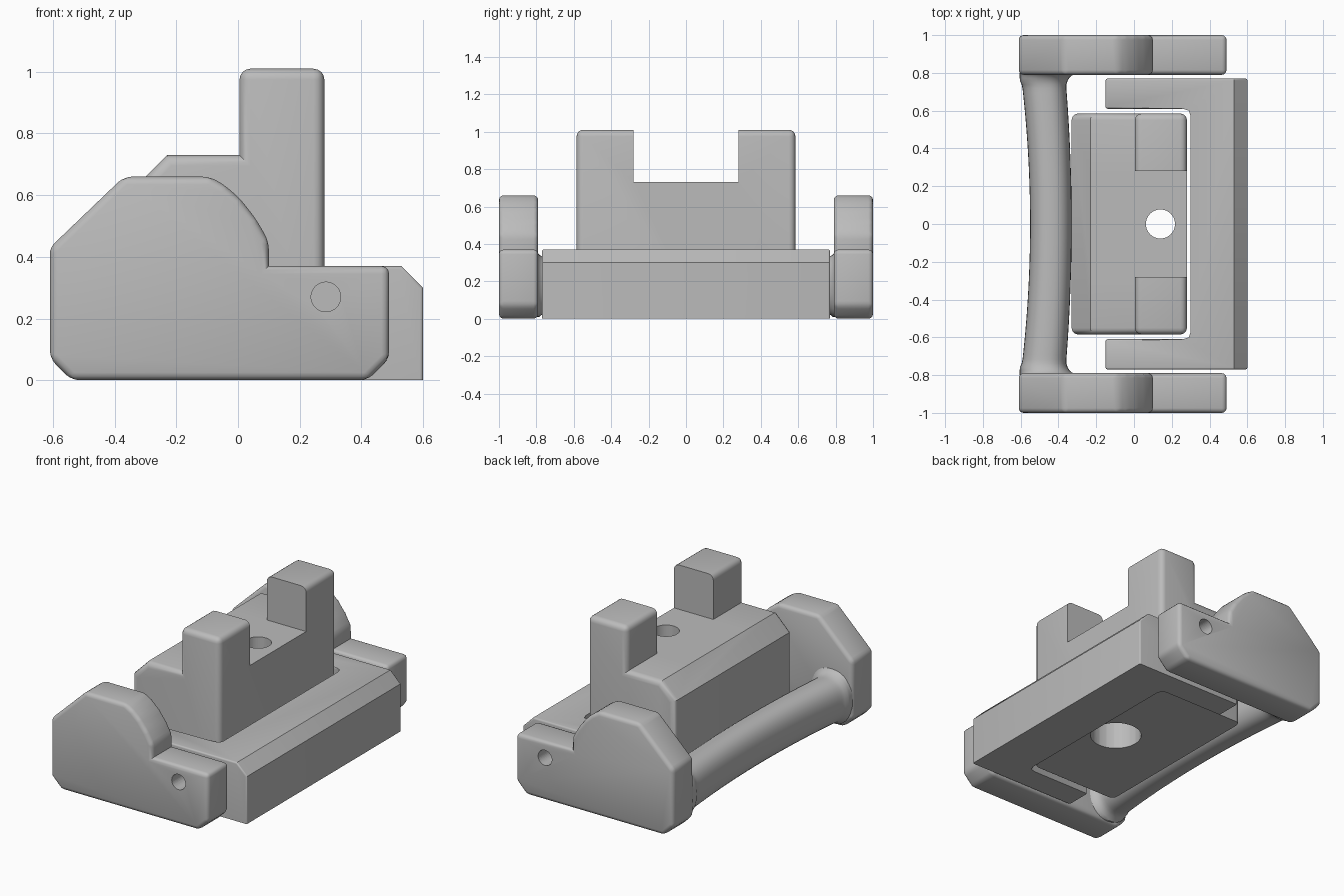
import bpy, bmesh, math
from mathutils import Vector

if "Cube" in bpy.data.objects:
    bpy.data.objects.remove(bpy.data.objects["Cube"], do_unlink=True)

grey = bpy.data.materials.new("plain grey")
grey.use_nodes = True
grey.diffuse_color = (0.5, 0.5, 0.5, 1)
grey.node_tree.nodes["Principled BSDF"].inputs["Base Color"].default_value = (0.5, 0.5, 0.5, 1)


def finish(bm, name, smooth=True):
    bmesh.ops.recalc_face_normals(bm, faces=bm.faces)
    mesh = bpy.data.meshes.new(name)
    bm.to_mesh(mesh)
    bm.free()
    mesh.materials.append(grey)
    obj = bpy.data.objects.new(name, mesh)
    bpy.context.collection.objects.link(obj)
    if smooth:
        shade(obj)
    return obj


def activate(obj):
    bpy.ops.object.select_all(action='DESELECT')
    obj.select_set(True)
    bpy.context.view_layer.objects.active = obj


def shade(obj):
    activate(obj)
    bpy.ops.object.shade_smooth_by_angle(angle=math.radians(35))


def prism(points, offset, depth):
    """Extrude a closed 3D outline along a vector."""
    bm = bmesh.new()
    face = bm.faces.new([bm.verts.new(Vector(p) + Vector(offset)) for p in points])
    out = bmesh.ops.extrude_face_region(bm, geom=[face])
    moved = [v for v in out["geom"] if isinstance(v, bmesh.types.BMVert)]
    bmesh.ops.translate(bm, verts=moved, vec=depth)
    bmesh.ops.recalc_face_normals(bm, faces=bm.faces)
    return bm


def round_edges(bm, rule, radius, segments=4):
    edges = [e for e in bm.edges if rule(e)]
    bmesh.ops.bevel(bm, geom=edges, offset=radius, segments=segments,
                    profile=0.5, affect='EDGES', clamp_overlap=True)


def cut(obj, cutter):
    mod = obj.modifiers.new("cut", 'BOOLEAN')
    mod.operation = 'DIFFERENCE'
    mod.solver = 'EXACT'
    mod.object = cutter
    activate(obj)
    bpy.ops.object.modifier_apply(modifier=mod.name)
    bpy.data.objects.remove(cutter, do_unlink=True)
    shade(obj)


def cylinder(radius, depth, centre, axis):
    bm = bmesh.new()
    bmesh.ops.create_cone(bm, cap_ends=True, segments=40, radius1=radius,
                          radius2=radius, depth=depth)
    turn = Vector((0, 0, 1)).rotation_difference(Vector(axis)).to_matrix()
    bmesh.ops.rotate(bm, verts=bm.verts, matrix=turn)
    bmesh.ops.translate(bm, verts=bm.verts, vec=centre)
    return finish(bm, "cutter", False)


def low(e, z):
    return all(v.co.z < z for v in e.verts)


# End plates with a rounded rim and a blind pin hole
PLATE = [(-.61, .07), (-.54, 0), (.42, 0), (.49, .07), (.49, .37), (.10, .37),
         (.10, .45), (.06, .52), (.01, .585), (-.04, .63), (-.09, .66),
         (-.37, .66), (-.61, .43)]


def inner_corner(e):
    return all(abs(v.co.x - .10) < .01 and v.co.z < .38 for v in e.verts)


for name, side in (("front_plate", -1), ("rear_plate", 1)):
    bm = prism([(x, side, z) for x, z in PLATE], (0, 0, 0), (0, -side * .21, 0))
    round_edges(bm, lambda e: not inner_corner(e), .025, 3)
    plate = finish(bm, name)
    cut(plate, cylinder(.048, .36, (.285, side, .27), (0, 1, 0)))

# U-shaped base bar with a chamfered outer top edge
half = [(.6, .77), (-.15, .77), (-.15, .61), (.26, .61), (.29, .60), (.30, .57)]
outline = half + [(x, -y) for x, y in reversed(half)]
bm = prism([(x, y, 0) for x, y in outline], (0, 0, 0), (0, 0, .37))
cutgeom = list(bm.verts) + list(bm.edges) + list(bm.faces)
res = bmesh.ops.bisect_plane(bm, geom=cutgeom, plane_co=(.565, 0, .335),
                             plane_no=(1, 0, 1), clear_outer=True)
bmesh.ops.holes_fill(bm, edges=[e for e in bm.edges if e.is_boundary])
bmesh.ops.recalc_face_normals(bm, faces=bm.faces)


def bar_edge(e):
    mid = (e.verts[0].co + e.verts[1].co) / 2
    inner = .2 < mid.x < .32 and abs(mid.y) < .65
    along_chamfer = mid.x > .5 and abs(mid.y) < .1
    return not low(e, .01) and not inner and not along_chamfer


round_edges(bm, bar_edge, .03)
finish(bm, "base_bar")

# Centre block with two upright posts
BLOCK = [(-.33, .02), (-.33, .63), (-.23, .73), (.005, .73), (.005, 1.01),
         (.28, 1.01), (.28, .02)]
bm = prism([(x, -.585, z) for x, z in BLOCK], (0, 0, 0), (0, 1.17, 0))


def block_edge(e):
    a, b = (v.co for v in e.verts)
    crosswise = abs(a.y - b.y) > .1
    return not low(e, .03) and (not crosswise or a.z > .9)


round_edges(bm, block_edge, .035)
block = finish(bm, "centre_block")
bm = bmesh.new()
bmesh.ops.create_cube(bm, size=1)
bmesh.ops.scale(bm, verts=bm.verts, vec=(1, .56, 1))
bmesh.ops.translate(bm, verts=bm.verts, vec=(.2, 0, 1.23))
cut(block, finish(bm, "cutter", False))
cut(block, cylinder(.077, 2, (.14, 0, .5), (0, 0, 1)))
cut(block, cylinder(.15, .5, (.14, 0, 0), (0, 0, 1)))

# Bowed grip that flares where it meets the end plates
FLARE, END, RING = .08, .8, 32
bm = bmesh.new()
rings = []
steps = [i / 24 for i in range(-24, 25)]
for s in steps:
    y = END * math.sin(s * math.pi / 2)
    gap = min(END - abs(y), FLARE)
    flare = FLARE - math.sqrt(FLARE ** 2 - (FLARE - gap) ** 2)
    bow = (y / END) ** 2
    outer = max(-.55 - .05 * bow - flare, -.605)
    inner = -.33 - .035 * bow + flare
    bottom, top = max(.04 - flare, .01), .32 + flare * .7
    ring = []
    for k in range(RING):
        a = 2 * math.pi * k / RING
        c, d = math.cos(a), math.sin(a)
        c, d = (math.copysign(abs(q) ** .85, q) for q in (c, d))
        ring.append(bm.verts.new(((inner + outer) / 2 + c * (inner - outer) / 2, y,
                                  (top + bottom) / 2 + d * (top - bottom) / 2)))
    rings.append(ring)
for p, q in zip(rings, rings[1:]):
    for k in range(RING):
        j = (k + 1) % RING
        bm.faces.new((p[k], p[j], q[j], q[k]))
bm.faces.new(rings[0])
bm.faces.new(rings[-1])
finish(bm, "grip")
